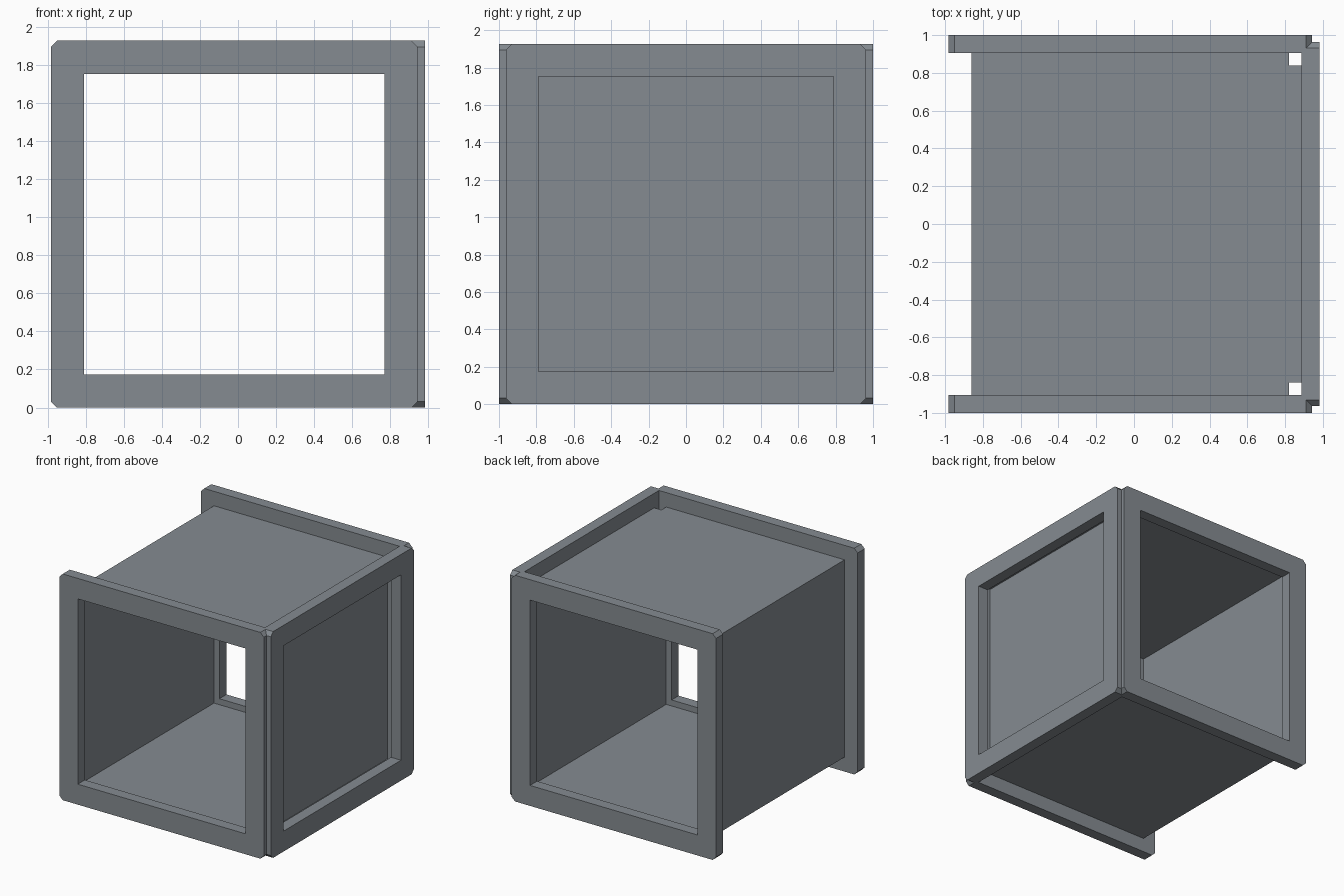
import bpy, bmesh, math

if "Cube" in bpy.data.objects:
    bpy.data.objects.remove(bpy.data.objects["Cube"])

H = 0.963      # outer half size of a frame
CUT = 0.032    # corner chamfer
HOLE = 0.789   # half size of the opening
TUBE = 0.84    # half size of the inner sleeve
DEPTH = 0.095  # frame thickness

grey = bpy.data.materials.new("steel grey")
grey.diffuse_color = (0.235, 0.26, 0.285, 1)
grey.use_nodes = True
grey.node_tree.nodes["Principled BSDF"].inputs["Base Color"].default_value = grey.diffuse_color


def finish(name, bm, loc, turn):
    bmesh.ops.recalc_face_normals(bm, faces=bm.faces)
    me = bpy.data.meshes.new(name)
    bm.to_mesh(me)
    bm.free()
    me.materials.append(grey)
    ob = bpy.data.objects.new(name, me)
    ob.location = loc
    ob.rotation_euler.z = math.radians(turn)
    bpy.context.collection.objects.link(ob)


# Square frame with cut corners and a square opening, lying in local XZ
def frame(name, loc, turn=0):
    bm = bmesh.new()
    corners = [(1, 1), (-1, 1), (-1, -1), (1, -1)]
    rings = []
    for y in (-DEPTH / 2, DEPTH / 2):
        outer, inner = [], []
        for k, (sx, sz) in enumerate(corners):
            ends = [(sx * H, sz * (H - CUT)), (sx * (H - CUT), sz * H)]
            if k % 2:
                ends.reverse()
            outer += [bm.verts.new((x, y, z)) for x, z in ends]
            inner.append(bm.verts.new((sx * HOLE, y, sz * HOLE)))
        for k in range(4):
            n = (k + 1) % 4
            bm.faces.new((outer[2 * k], outer[2 * k + 1], inner[k]))
            bm.faces.new((outer[2 * k + 1], outer[2 * n], inner[n], inner[k]))
        rings.append((outer, inner))
    for a, b in zip(*rings):
        for k in range(len(a)):
            n = (k + 1) % len(a)
            bm.faces.new((a[k], a[n], b[n], b[k]))
    finish(name, bm, loc, turn)


# Thin open-ended square sleeve running along local Y
def sleeve(name, length, loc, turn=0):
    bm = bmesh.new()
    bmesh.ops.create_cube(bm, size=2)
    for v in bm.verts:
        v.co = (v.co.x * TUBE, v.co.y * length / 2, v.co.z * TUBE)
    bm.normal_update()
    ends = [f for f in bm.faces if abs(f.normal.y) > 0.9]
    bmesh.ops.delete(bm, geom=ends, context='FACES_ONLY')
    finish(name, bm, loc, turn)


# Open frames at front and back, one closed by the sleeve wall at the right
frame("front_frame", (-0.02, -1 + DEPTH / 2, H))
frame("back_frame", (-0.02, 1 - DEPTH / 2, H))
frame("right_frame", (0.983 - DEPTH / 2, 0, H), 90)

# Passage from front to back, and the short neck behind the right frame
sleeve("passage", 2 - 2 * DEPTH, (-0.02, 0, H))
sleeve("right_neck", 0.068, (0.854, 0, H), 90)
